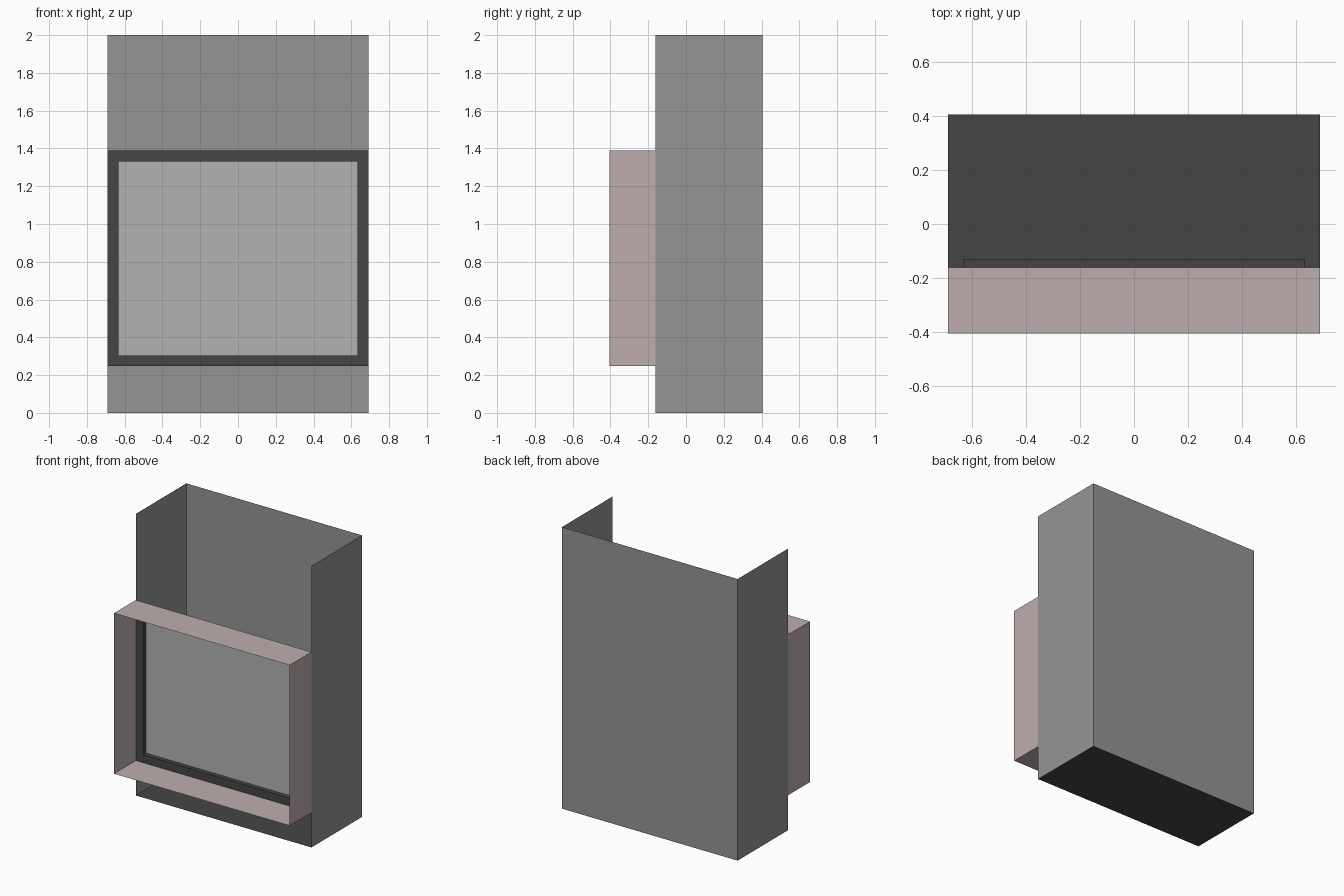
import bpy
import bmesh
from mathutils import Vector

if "Cube" in bpy.data.objects:
    bpy.data.objects.remove(bpy.data.objects["Cube"])

HALF_W = 0.69
Y_FRONT, Y_FACE, Y_BACK = -0.406, -0.161, 0.406
Z_LOW, Z_HIGH = 0.248, 1.388
BORDER, RECESS = 0.08, 0.032


def material(name, rgb):
    mat = bpy.data.materials.new(name)
    mat.diffuse_color = (*rgb, 1)
    mat.use_nodes = True
    mat.node_tree.nodes["Principled BSDF"].inputs["Base Color"].default_value = mat.diffuse_color
    return mat


def finish(name, bm, mat):
    mesh = bpy.data.meshes.new(name)
    bm.to_mesh(mesh)
    bm.free()
    mesh.materials.append(mat)
    obj = bpy.data.objects.new(name, mesh)
    bpy.context.collection.objects.link(obj)
    return obj


def sheet_box(name, y, z, keep, mat):
    """Thin-walled box spanning the full width, keeping only faces whose normal is listed."""
    bm = bmesh.new()
    bmesh.ops.create_cube(bm, size=1)
    bm.normal_update()
    drop = [f for f in bm.faces if not any(f.normal.dot(Vector(k)) > 0.9 for k in keep)]
    bmesh.ops.delete(bm, geom=drop, context='FACES')
    bmesh.ops.scale(bm, verts=bm.verts, vec=(2 * HALF_W, y[1] - y[0], z[1] - z[0]))
    bmesh.ops.translate(bm, verts=bm.verts, vec=(0, sum(y) / 2, sum(z) / 2))
    return finish(name, bm, mat)


grey = material("cabinet_grey", (0.30, 0.30, 0.30))
dark = material("dark_trim", (0.06, 0.06, 0.06))
light = material("screen_grey", (0.45, 0.45, 0.45))
pink = material("hood_pink", (0.52, 0.42, 0.42))

LEFT, RIGHT, BACK, UP, DOWN, FRONT = (-1, 0, 0), (1, 0, 0), (0, 1, 0), (0, 0, 1), (0, 0, -1), (0, -1, 0)

# Cabinet shell: sides and back, open at the top and front
sheet_box("cabinet_shell", (Y_FACE, Y_BACK), (0, 2), (LEFT, RIGHT, BACK), grey)

# Dark cabinet floor
sheet_box("cabinet_floor", (Y_FACE, Y_BACK), (0, 2), (DOWN,), dark)

# Hood: four-sided sleeve projecting forward
sheet_box("screen_hood", (Y_FRONT, Y_FACE), (Z_LOW, Z_HIGH), (LEFT, RIGHT, UP, DOWN), pink)

# Bezel: inset front panel pushed back to hold the recessed screen
bezel = sheet_box("screen_bezel", (Y_FACE, Y_BACK), (Z_LOW, Z_HIGH), (FRONT,), dark)
bezel.data.materials.append(light)
bm = bmesh.new()
bm.from_mesh(bezel.data)
bm.faces.ensure_lookup_table()
panel = bm.faces[0]
bmesh.ops.inset_region(bm, faces=[panel], thickness=BORDER, use_boundary=True)
screen = bmesh.ops.extrude_discrete_faces(bm, faces=[panel])["faces"][0]
bmesh.ops.translate(bm, verts=screen.verts, vec=(0, RECESS, 0))
screen.material_index = 1
bm.to_mesh(bezel.data)
bm.free()
